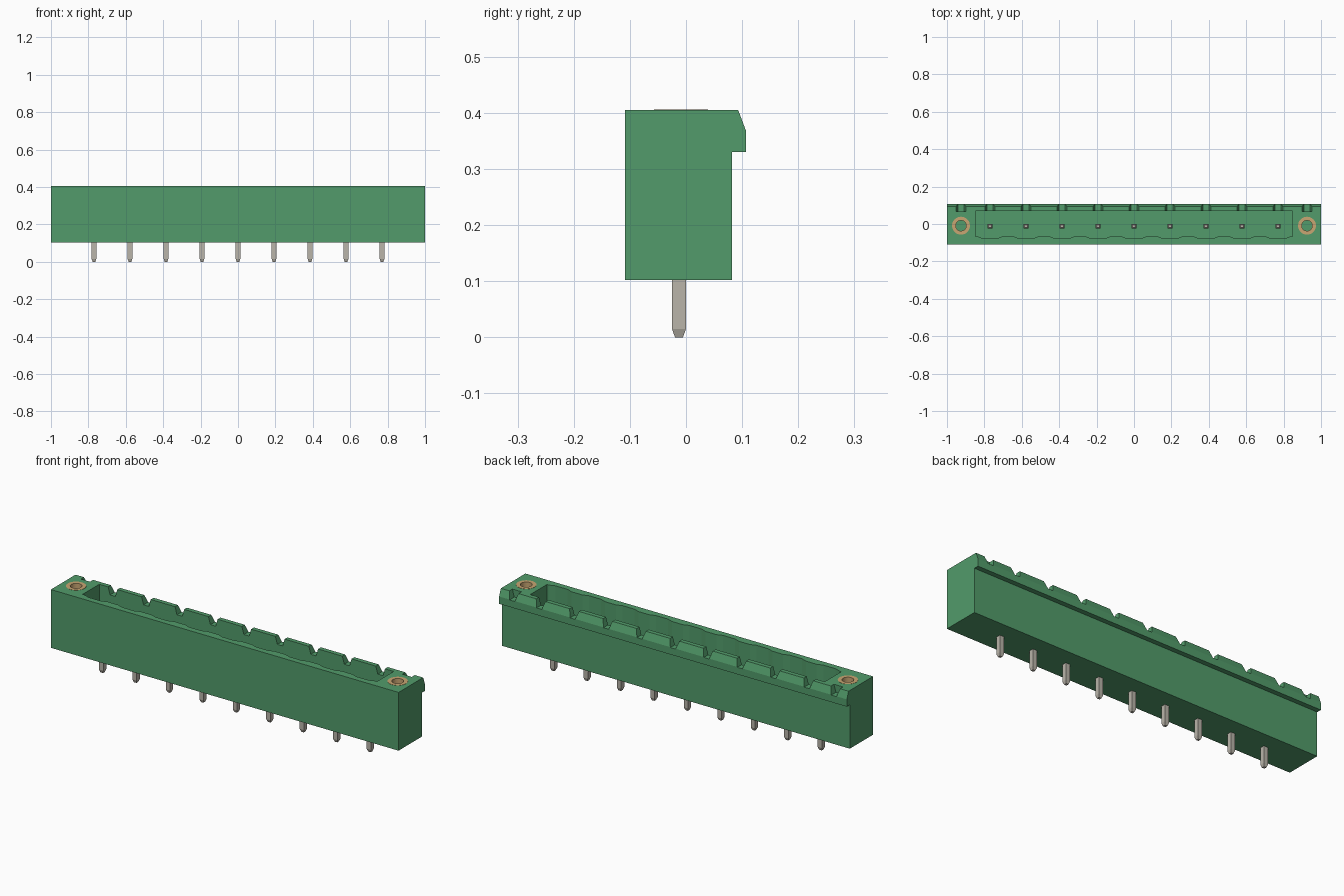
import bpy, bmesh, math
from mathutils import Vector

if "Cube" in bpy.data.objects:
    bpy.data.objects.remove(bpy.data.objects["Cube"])

PITCH, PINS, PIN_Y = 0.1925, 9, -0.0125
pin_xs = [(i - (PINS - 1) / 2) * PITCH for i in range(PINS)]
END_X, END_Y = 0.925, -0.009
TOP, BASE = 0.405, 0.102


def material(name, rgb):
    m = bpy.data.materials.new(name)
    m.use_nodes = True
    m.diffuse_color = (*rgb, 1)
    m.node_tree.nodes["Principled BSDF"].inputs["Base Color"].default_value = (*rgb, 1)
    return m


green = material("green plastic", (0.085, 0.33, 0.145))
brass = material("brass", (0.58, 0.38, 0.17))
metal = material("tinned metal", (0.49, 0.46, 0.40))


def add_object(name, bm, mat):
    bmesh.ops.recalc_face_normals(bm, faces=bm.faces)
    mesh = bpy.data.meshes.new(name)
    bm.to_mesh(mesh)
    bm.free()
    mesh.materials.append(mat)
    ob = bpy.data.objects.new(name, mesh)
    bpy.context.collection.objects.link(ob)
    return ob


def prism(bm, points, offset):
    """Extrude a closed outline along offset."""
    face = bm.faces.new([bm.verts.new(p) for p in points])
    new = bmesh.ops.extrude_face_region(bm, geom=[face])["geom"]
    verts = [v for v in new if isinstance(v, bmesh.types.BMVert)]
    bmesh.ops.translate(bm, verts=verts, vec=Vector(offset))


def circle(x, y, z, r, n=32):
    return [(x + r * math.cos(2 * math.pi * i / n),
             y + r * math.sin(2 * math.pi * i / n), z) for i in range(n)]


def cut(target, bm):
    cutter = add_object("cutter", bm, green)
    cutter.hide_render = True
    mod = target.modifiers.new("cut", 'BOOLEAN')
    mod.operation, mod.solver, mod.object = 'DIFFERENCE', 'EXACT', cutter
    bpy.context.view_layer.objects.active = target
    bpy.ops.object.modifier_apply(modifier=mod.name)
    bpy.data.objects.remove(cutter)


# Housing: side profile with the overhanging rear lip
profile = [(-0.109, BASE), (0.082, BASE), (0.082, 0.33), (0.107, 0.33),
           (0.107, 0.368), (0.093, TOP), (-0.109, TOP)]
bm = bmesh.new()
prism(bm, [(-1, y, z) for y, z in profile], (2, 0, 0))
housing = add_object("housing", bm, green)

# Plug cavity with a shallow recess in the front wall at each contact
outline = [(0.847, 0.07), (-0.847, 0.07), (-0.847, -0.067)]
for x in pin_xs:
    outline += [(x - 0.065, -0.067), (x - 0.035, -0.078),
                (x + 0.035, -0.078), (x + 0.065, -0.067)]
outline.append((0.847, -0.067))
bm = bmesh.new()
prism(bm, [(x, y, 0.16) for x, y in outline], (0, 0, 0.3))
cut(housing, bm)

# Flared coding notches through the rear lip
bm = bmesh.new()
for x in pin_xs + [-END_X, END_X]:
    prism(bm, [(x - 0.015, 0.068, 0.366), (x + 0.015, 0.068, 0.366),
               (x + 0.028, 0.068, TOP + 0.005), (x - 0.028, 0.068, TOP + 0.005)],
          (0, 0.06, 0))
cut(housing, bm)

# Blind pockets for the threaded inserts
bm = bmesh.new()
for x in (-END_X, END_X):
    prism(bm, circle(x, END_Y, 0.2, 0.048), (0, 0, 0.3))
cut(housing, bm)

# Threaded inserts: tubes flush with the top
for side, x in (("left", END_X), ("right", -END_X)):
    bm = bmesh.new()
    rings = [[bm.verts.new(p) for p in circle(x, END_Y, z, r)]
             for r, z in ((0.048, 0.201), (0.048, TOP + 0.001),
                          (0.028, TOP + 0.001), (0.028, 0.201))]
    for a, b in zip(rings, rings[1:] + rings[:1]):
        for i in range(len(a)):
            j = (i + 1) % len(a)
            bm.faces.new((a[i], a[j], b[j], b[i]))
    insert = add_object(side + "_threaded_insert", bm, brass)
    bpy.ops.object.select_all(action='DESELECT')
    insert.select_set(True)
    bpy.context.view_layer.objects.active = insert
    bpy.ops.object.shade_smooth_by_angle(angle=math.radians(35))

# Square contact pins, tapered at both ends
for n, x in enumerate(pin_xs, 1):
    bm = bmesh.new()
    rings = []
    for z, h in ((0, 0.007), (0.015, 0.0125), (0.305, 0.0125), (0.32, 0.007)):
        rings.append([bm.verts.new((x + sx * h, PIN_Y + sy * h, z))
                      for sx, sy in ((-1, -1), (1, -1), (1, 1), (-1, 1))])
    for a, b in zip(rings, rings[1:]):
        for i in range(4):
            j = (i + 1) % 4
            bm.faces.new((a[i], a[j], b[j], b[i]))
    bm.faces.new(rings[0])
    bm.faces.new(rings[-1])
    add_object(f"contact_pin_{n}", bm, metal)
